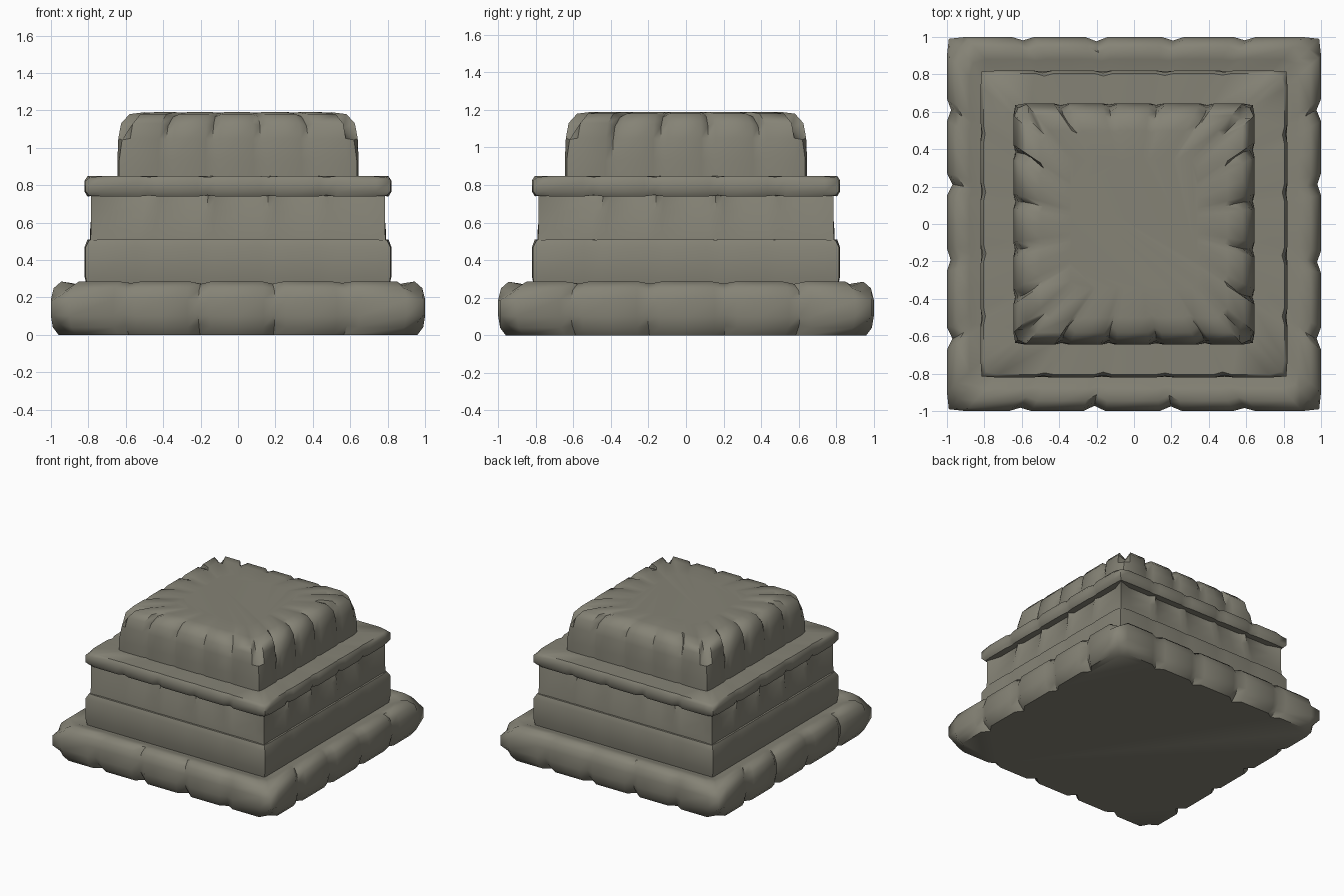
import bpy
import bmesh
import math
import random
from mathutils import Matrix, Vector

random.seed(4)

cube = bpy.data.objects.get("Cube")
if cube:
    bpy.data.objects.remove(cube, do_unlink=True)

# Weathered stone colour
stone = bpy.data.materials.new("weathered_stone")
stone.use_nodes = True
colour = (0.235, 0.226, 0.18, 1)
stone.diffuse_color = colour
shader = stone.node_tree.nodes["Principled BSDF"]
shader.inputs["Base Color"].default_value = colour
shader.inputs["Roughness"].default_value = 0.9

JOINTS = (-0.6, -0.2, 0.2, 0.6)


def side_stations(width):
    """Positions along one side: corner, stone bodies and narrow joints."""
    stations = [(-1, "corner"), (-0.9, "body")]
    for joint in JOINTS:
        shift = random.uniform(-0.015, 0.015)
        stations += [(joint + shift - width, "body"),
                     (joint + shift, "joint"),
                     (joint + shift + width, "body")]
        if joint < JOINTS[-1]:
            stations.append((joint + 0.2, "body"))
    stations.append((0.9, "body"))
    return stations


def stone_course(name, profile, width=0.06):
    """Loft a square course; rows are half width, height, joint depth, corner cut."""
    bm = bmesh.new()
    low, high = profile[0][1], profile[-1][1]
    middle = (low + high) / 2
    sides = [side_stations(width) for _ in range(4)]
    wear = [[random.uniform(0.6, 1.2) for _ in side] for side in sides]
    rings = []
    for half, z, joint_depth, corner_cut in profile:
        ring = []
        for turn, side in enumerate(sides):
            rotation = Matrix.Rotation(turn * math.pi / 2, 3, "Z")
            for (place, kind), worn in zip(side, wear[turn]):
                cut, along = 0, place * half
                if kind == "joint":
                    cut = joint_depth * worn
                elif kind == "corner":
                    cut = corner_cut
                    along = place * (half - cut)
                # Worn edges pull in towards the middle of the course
                lift = -0.4 * cut if z > middle else 0.4 * cut
                if z == low:
                    lift = 0
                point = Vector((along, cut - half, z + lift))
                ring.append(bm.verts.new(rotation @ point))
        rings.append(ring)
    for lower, upper in zip(rings, rings[1:]):
        for i in range(len(lower)):
            j = (i + 1) % len(lower)
            bm.faces.new((lower[i], lower[j], upper[j], upper[i]))
    bm.faces.new(list(reversed(rings[0])))
    bm.faces.new(rings[-1])
    bmesh.ops.recalc_face_normals(bm, faces=bm.faces)
    mesh = bpy.data.meshes.new(name)
    bm.to_mesh(mesh)
    bm.free()
    mesh.materials.append(stone)
    course = bpy.data.objects.new(name, mesh)
    bpy.context.collection.objects.link(course)
    bpy.ops.object.select_all(action="DESELECT")
    course.select_set(True)
    bpy.context.view_layer.objects.active = course
    bpy.ops.object.shade_smooth_by_angle(angle=math.radians(50))
    return course


# Broad foot of rounded blocks, sinking slightly towards the wall above
stone_course("foot_course", [
    (0.96, 0, 0.05, 0.06),
    (0.99, 0.04, 0.04, 0.04),
    (1, 0.1, 0.025, 0.01),
    (1, 0.19, 0.025, 0.01),
    (0.985, 0.25, 0.03, 0.05),
    (0.945, 0.285, 0.03, 0.06),
    (0.88, 0.275, 0.01, 0.02),
    (0.8, 0.25, 0, 0),
])

# Plain wall course
stone_course("lower_wall", [
    (0.8, 0.22, 0, 0),
    (0.82, 0.31, 0.004, 0.005),
    (0.82, 0.47, 0.004, 0.005),
    (0.805, 0.51, 0.004, 0.01),
    (0.7, 0.51, 0, 0),
])

# Recessed neck, with joints standing proud as slim piers
stone_course("recessed_neck", [
    (0.79, 0.5, 0, 0),
    (0.785, 0.56, -0.005, 0),
    (0.765, 0.66, -0.015, -0.02),
    (0.75, 0.73, -0.025, -0.035),
    (0.74, 0.77, -0.025, -0.04),
], width=0.05)

# Thin overhanging cornice
stone_course("cornice", [
    (0.74, 0.745, 0, 0),
    (0.805, 0.74, 0.015, 0.01),
    (0.82, 0.765, 0.015, 0.005),
    (0.82, 0.825, 0.01, 0.005),
    (0.805, 0.848, 0.012, 0.015),
    (0.62, 0.848, 0, 0),
])

# Cushion-like cap block with a flat middle
stone_course("cap_block", [
    (0.645, 0.83, 0.01, 0.01),
    (0.645, 0.93, 0.012, 0.01),
    (0.64, 1.05, 0.02, 0.02),
    (0.625, 1.13, 0.04, 0.06),
    (0.58, 1.18, 0.04, 0.08),
    (0.5, 1.19, 0.015, 0.03),
    (0.34, 1.188, 0, 0),
])
